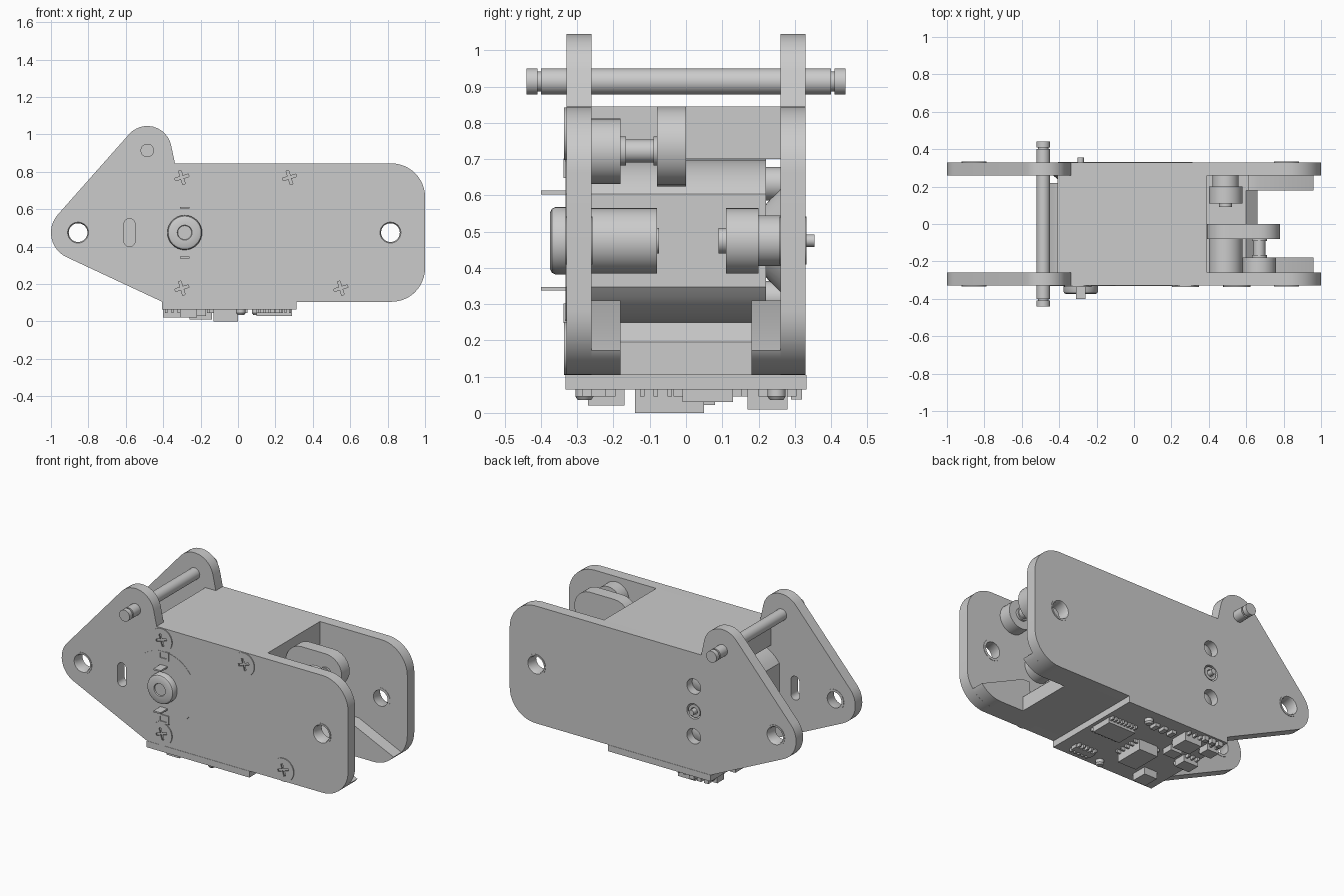
import bpy, bmesh, math
from math import sin, cos, pi, radians

if "Cube" in bpy.data.objects:
    bpy.data.objects.remove(bpy.data.objects["Cube"])


def arc(cx, cz, r, a0, a1, n=12):
    return [(cx + r * cos(radians(a0 + (a1 - a0) * i / n)),
             cz + r * sin(radians(a0 + (a1 - a0) * i / n))) for i in range(n + 1)]


def circle(cx, cz, r, n=32):
    return arc(cx, cz, r, 0, 360, n)[:-1]


def smooth(ob):
    bpy.ops.object.select_all(action='DESELECT')
    ob.select_set(True)
    bpy.context.view_layer.objects.active = ob
    bpy.ops.object.shade_smooth_by_angle(angle=radians(30))


def prism(name, loops, y0, y1):
    """Extrude x-z outlines (first outer, rest holes) from y0 to y1."""
    cu = bpy.data.curves.new(name, 'CURVE')
    cu.dimensions, cu.fill_mode, cu.extrude = '2D', 'BOTH', (y1 - y0) / 2
    for pts in loops:
        s = cu.splines.new('POLY')
        s.points.add(len(pts) - 1)
        s.use_cyclic_u = True
        for p, (x, z) in zip(s.points, pts):
            p.co = (x, z, 0, 1)
    ob = bpy.data.objects.new(name, cu)
    bpy.context.collection.objects.link(ob)
    ob.rotation_euler.x = pi / 2
    ob.location.y = (y0 + y1) / 2
    bpy.ops.object.select_all(action='DESELECT')
    ob.select_set(True)
    bpy.context.view_layer.objects.active = ob
    bpy.ops.object.convert(target='MESH')
    ob = bpy.context.object
    smooth(ob)
    return ob


def lathe(name, x, z, prof, tube=False, n=32):
    """Turn (y, radius) profile about a y axis; tube joins last ring to first."""
    bm = bmesh.new()
    rings = [[bm.verts.new((x + r * cos(2 * pi * i / n), y, z + r * sin(2 * pi * i / n)))
              for i in range(n)] for y, r in prof]
    pairs = list(zip(rings, rings[1:])) + ([(rings[-1], rings[0])] if tube else [])
    for a, b in pairs:
        for i in range(n):
            j = (i + 1) % n
            bm.faces.new((a[i], a[j], b[j], b[i]))
    if not tube:
        bm.faces.new(rings[0])
        bm.faces.new(rings[-1])
    bmesh.ops.recalc_face_normals(bm, faces=bm.faces)
    me = bpy.data.meshes.new(name)
    bm.to_mesh(me)
    bm.free()
    ob = bpy.data.objects.new(name, me)
    bpy.context.collection.objects.link(ob)
    smooth(ob)
    return ob


def box(name, x0, x1, y0, y1, z0, z1):
    return prism(name, [[(x0, z0), (x1, z0), (x1, z1), (x0, z1)]], y0, y1)


MX, MZ = -0.285, 0.475          # motor axis
MOUNTS = [(-0.855, 0.475), (0.815, 0.475)]
SCREWS = [(-0.3, 0.77), (0.275, 0.77), (0.55, 0.178), (-0.3, 0.178)]

# side plates
outline = (arc(-0.485, 0.915, 0.13, 12, 139) + arc(-0.855, 0.475, 0.145, 139, 245)
           + [(-0.405, 0.105)] + arc(0.82, 0.285, 0.18, -90, 0)
           + arc(0.82, 0.665, 0.18, 0, 90) + [(-0.337, 0.845)])
slot = arc(-0.58, 0.52, 0.03, 0, 180) + arc(-0.58, 0.43, 0.03, 180, 360)
mount_holes = [circle(x, z, 0.062) for x, z in MOUNTS]
prism("front_plate", [outline, slot] + mount_holes
      + [circle(x, z, 0.065) for x, z in SCREWS], -0.33, -0.26)
back_holes = [circle(MX, MZ + d, 0.048) for d in (-0.157, 0, 0.157)]
prism("back_plate", [outline] + mount_holes + back_holes, 0.26, 0.33)

# mounting bushings in both plates
for x, z in MOUNTS:
    for s in (-1, 1):
        lathe("bushing", x, z, [(s * 0.333, 0.066), (s * 0.333, 0.056), (s * 0.322, 0.05),
                                (s * 0.258, 0.05), (s * 0.258, 0.066)], True)

# body bridges between the plates
box("top_bridge", -0.41, 0.39, -0.26, 0.26, 0.70, 0.845)
prism("bottom_bridge", [[(-0.405, 0.105), (0.66, 0.105), (0.66, 0.195), (0.60, 0.25),
                         (-0.405, 0.25)]], -0.18, 0.18)
for s in (-1, 1):
    y = sorted((s * 0.18, s * 0.26))
    box("bottom_rail", -0.405, 0.61, *y, 0.105, 0.25)
    prism("guide_lip", [[(0.61, 0.105)] + arc(0.82, 0.285, 0.18, -90, -39, 6)
                        + [(0.96, 0.172), (0.66, 0.31), (0.61, 0.31)]], *y)

# flat-sided motor
a = math.degrees(math.acos(0.185 / 0.225))
can = arc(MX, MZ, 0.225, a, 180 - a) + arc(MX, MZ, 0.225, 180 + a, 360 - a)
prism("motor_can", [can], -0.332, 0.22)
lathe("motor_rear_collar", MX, MZ, [(0.22, 0.10), (0.262, 0.15)])
lathe("motor_front_cap", MX, MZ, [(-0.32, 0.093), (-0.36, 0.093), (-0.37, 0.088),
                                  (-0.375, 0.078), (-0.375, 0.04), (-0.368, 0.037)])
lathe("motor_rear_boss", MX, MZ, [(0.26, 0.04), (0.325, 0.04), (0.325, 0.022), (0.31, 0.018)])
lathe("motor_shaft", MX, MZ, [(0.2, 0.017), (0.355, 0.017)])
for s in (-1, 1):
    box("motor_terminal", MX - 0.025, MX + 0.025, -0.40, -0.32,
        MZ + s * 0.133 - 0.005, MZ + s * 0.133 + 0.005)
    z = MZ + s * 0.2
    prism("motor_clip", [[(MX - 0.037, z - 0.027), (MX + 0.037, z - 0.027),
                          (MX + 0.037, z + 0.027), (MX - 0.037, z + 0.027)],
                         [(MX - 0.022, z - 0.015), (MX + 0.022, z - 0.015),
                          (MX + 0.022, z + 0.015), (MX - 0.022, z + 0.015)]], -0.338, -0.32)
    lathe("motor_mount_screw", MX, MZ + s * 0.157, [(0.21, 0.046), (0.28, 0.046), (0.29, 0.02)])

# cross-head screws
for x, z in SCREWS:
    w, l = 0.007, 0.038
    plus = [(w, w), (w, l), (-w, l), (-w, w), (-l, w), (-l, -w),
            (-w, -w), (-w, -l), (w, -l), (w, -w), (l, -w), (l, w)]
    c, s = cos(0.3), sin(0.3)
    cross = [(x + c * p - s * q, z + s * p + c * q) for p, q in plus]
    prism("screw_head", [circle(x, z, 0.073), cross], -0.336, -0.328)
    lathe("screw_body", x, z, [(-0.312, 0.065), (-0.25, 0.065)])

# cross rod with retaining grooves
half = [(0.44, 0.036), (0.41, 0.036), (0.41, 0.027), (0.40, 0.027), (0.40, 0.036)]
lathe("cross_rod", -0.485, 0.914, [(-y, r) for y, r in half] + half[::-1])

# rollers and lever in the open end
lathe("upper_roller", 0.67, 0.722, [(-0.27, 0.09), (-0.18, 0.09), (-0.18, 0.04), (-0.165, 0.04),
                                    (-0.165, 0.032), (-0.09, 0.032), (-0.09, 0.04), (-0.07, 0.04)])
lever = arc(0.67, 0.735, 0.11, -90, 90) + arc(0.50, 0.735, 0.11, 90, 270)
prism("lever", [lever], -0.08, 0.0)
lathe("lower_roller_front", 0.49, MZ, [(-0.27, 0.09), (-0.08, 0.09), (-0.08, 0.035), (-0.075, 0.035)])
lathe("lower_roller_back", 0.49, MZ, [(0.09, 0.035), (0.11, 0.035), (0.11, 0.09), (0.20, 0.09),
                                      (0.20, 0.07), (0.27, 0.07)])

# circuit board
box("circuit_board", -0.405, 0.312, -0.332, 0.332, 0.065, 0.105)


def chip(name, x0, x1, y0, y1, z0, pins=0, along='x'):
    """Component body hanging under the board, with pins on two sides."""
    box(name, x0, x1, y0, y1, z0, 0.067)
    for i in range(pins):
        for s in (0, 1):
            if along == 'x':
                c = x0 + (x1 - x0) * (i + 0.5) / pins
                e = (y0 - 0.025, y0) if s == 0 else (y1, y1 + 0.025)
                box(name + "_pin", c - 0.006, c + 0.006, *e, 0.045, 0.067)
            else:
                c = y0 + (y1 - y0) * (i + 0.5) / pins
                e = (x0 - 0.025, x0) if s == 0 else (x1, x1 + 0.025)
                box(name + "_pin", *e, c - 0.006, c + 0.006, 0.045, 0.067)


chip("controller_chip", 0.10, 0.29, -0.01, 0.13, 0.03, 8)
chip("driver_block", -0.13, 0.0, -0.14, 0.05, 0.0, 5, 'y')
chip("power_chip", -0.26, -0.14, 0.17, 0.28, 0.01, 3)
chip("side_chip", -0.31, -0.22, -0.27, -0.17, 0.02)
chip("edge_connector", -0.40, -0.30, 0.0, 0.08, 0.022, 3)
chip("corner_chip", -0.40, -0.32, 0.19, 0.26, 0.025, 2)
chip("middle_chip", -0.25, -0.17, 0.05, 0.12, 0.03)
chip("row_chip", 0.10, 0.24, -0.26, -0.22, 0.045, 5)
for i in range(3):
    chip("resistor", -0.10 + i * 0.06, -0.07 + i * 0.06, 0.20, 0.25, 0.045)
    chip("capacitor", -0.38 + i * 0.05, -0.35 + i * 0.05, 0.29, 0.32, 0.037)
for x, y in ((0.015, -0.28), (0.10, 0.25)):
    led = lathe("round_component", 0, 0, [(-0.02, 0.025), (0.01, 0.025), (0.02, 0.018)])
    led.rotation_euler.x = -pi / 2
    led.location = (x, y, 0.055)
